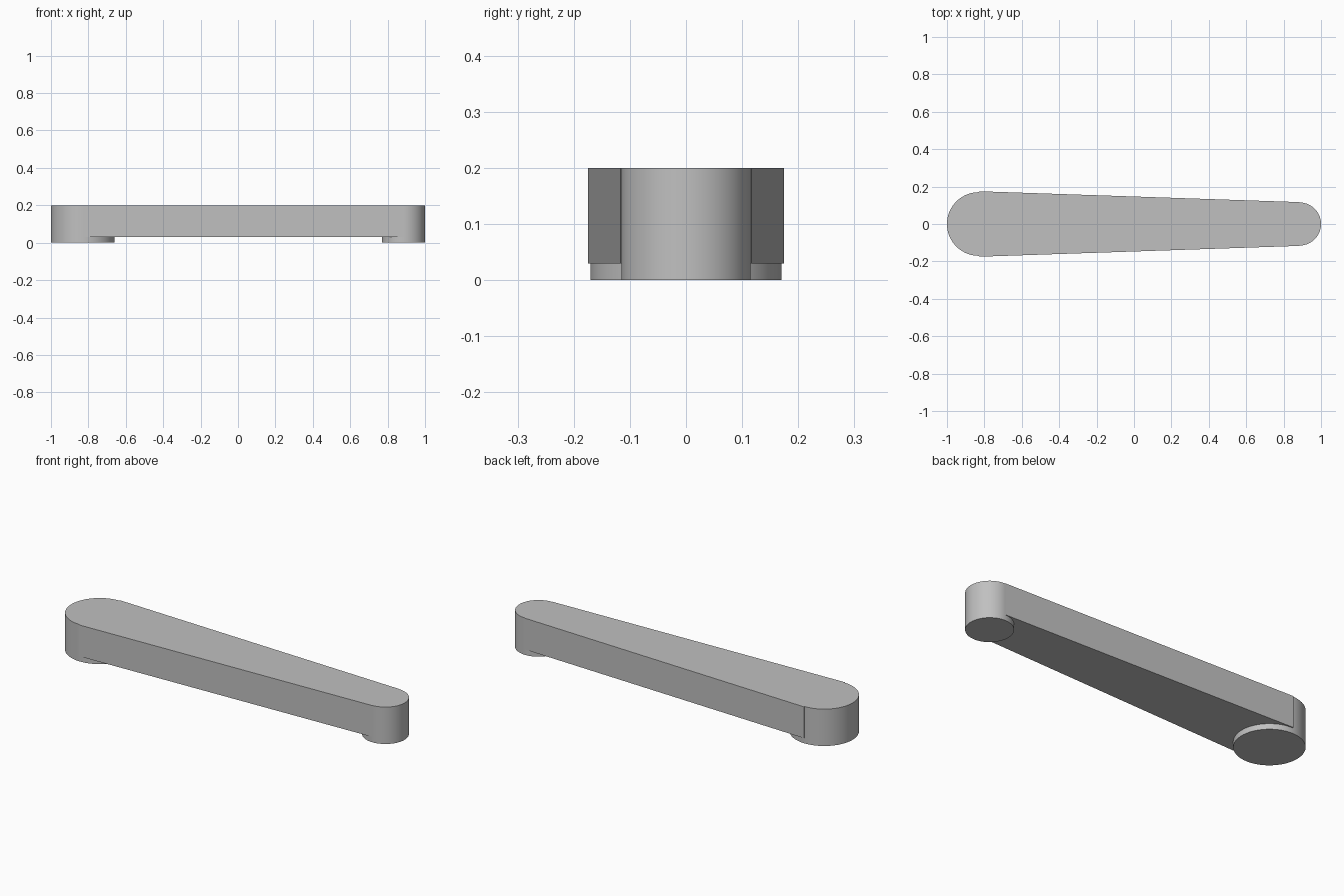
import bpy
import bmesh

cube = bpy.data.objects.get("Cube")
if cube:
    bpy.data.objects.remove(cube, do_unlink=True)

GREY = (0.53, 0.53, 0.53, 1)
grey = bpy.data.materials.new("plain_grey")
grey.use_nodes = True
grey.diffuse_color = GREY
grey.node_tree.nodes["Principled BSDF"].inputs["Base Color"].default_value = GREY

HEIGHT = 0.2
WEB_BOTTOM = 0.03
BIG_X, BIG_R = -0.83, 0.17
SMALL_X, SMALL_R = 0.885, 0.115


def boss(name, x, radius):
    """Upright round end of the arm, standing on the ground."""
    bpy.ops.mesh.primitive_cylinder_add(
        vertices=96, radius=radius, depth=HEIGHT, location=(x, 0, HEIGHT / 2))
    obj = bpy.context.object
    obj.name = name
    obj.data.materials.append(grey)
    bpy.ops.object.shade_smooth_by_angle()


def prism(name, outline, bottom, top):
    """Flat-sided solid made by raising an outline."""
    bm = bmesh.new()
    face = bm.faces.new([bm.verts.new((x, y, bottom)) for x, y in outline])
    raised = bmesh.ops.extrude_face_region(bm, geom=[face])["geom"]
    verts = [v for v in raised if isinstance(v, bmesh.types.BMVert)]
    bmesh.ops.translate(bm, verts=verts, vec=(0, 0, top - bottom))
    bmesh.ops.recalc_face_normals(bm, faces=bm.faces)
    mesh = bpy.data.meshes.new(name)
    bm.to_mesh(mesh)
    bm.free()
    mesh.materials.append(grey)
    bpy.context.collection.objects.link(bpy.data.objects.new(name, mesh))


# Round ends
boss("large_end", BIG_X, BIG_R)
boss("small_end", SMALL_X, SMALL_R)

# Tapered arm, a touch wider than the round ends and raised off the ground
wide, narrow = BIG_R + 0.005, SMALL_R + 0.002
prism("tapered_arm",
      [(BIG_X, -wide), (SMALL_X, -narrow), (SMALL_X, narrow), (BIG_X, wide)],
      WEB_BOTTOM, HEIGHT)
